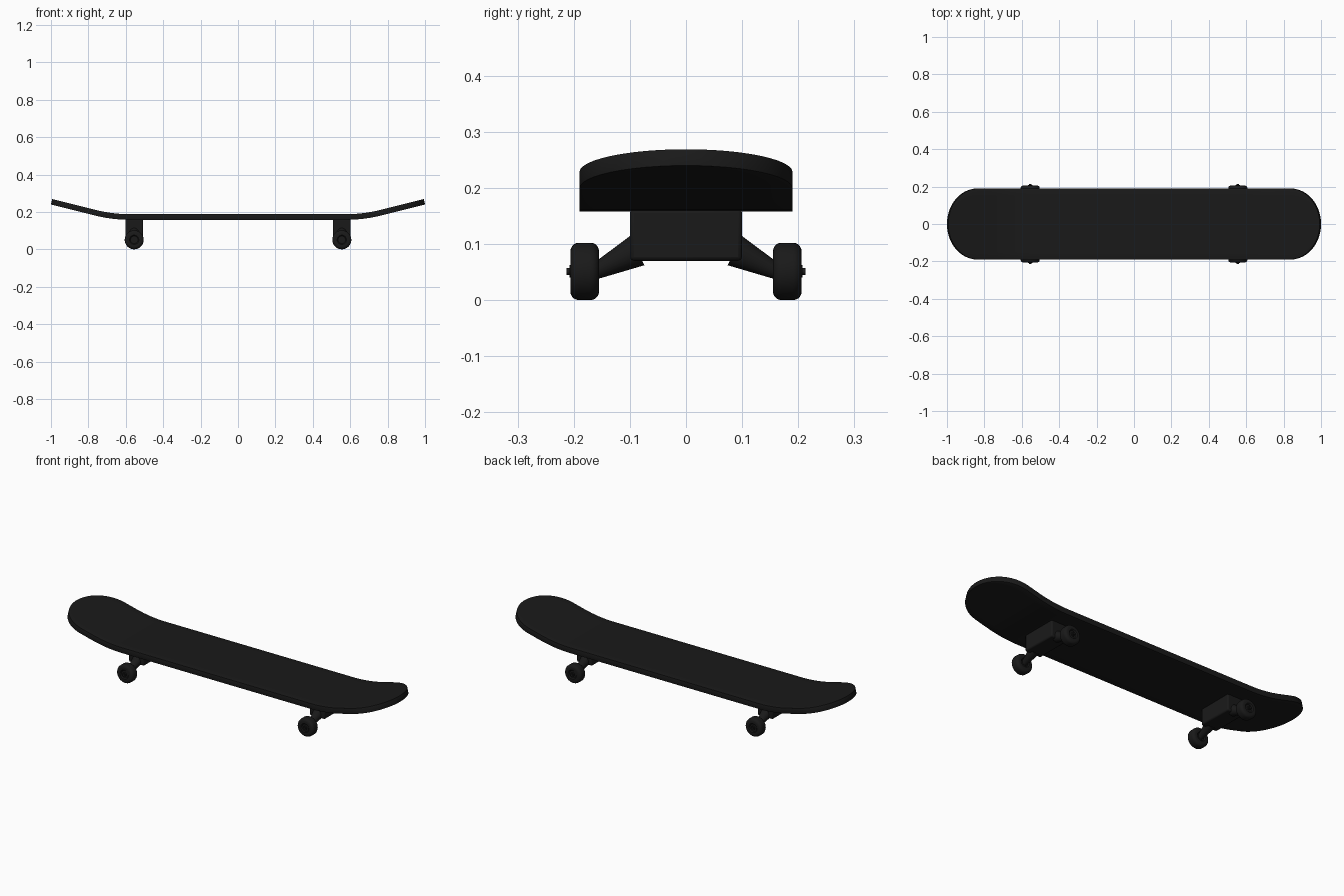
import bpy, bmesh, math
from mathutils import Vector

if "Cube" in bpy.data.objects:
    bpy.data.objects.remove(bpy.data.objects["Cube"])

black = bpy.data.materials.new("black")
black.diffuse_color = (0.01, 0.01, 0.01, 1)
black.use_nodes = True
black.node_tree.nodes["Principled BSDF"].inputs["Base Color"].default_value = black.diffuse_color


def finish(name, bm, bevel=0, angle=35):
    me = bpy.data.meshes.new(name)
    bm.to_mesh(me)
    bm.free()
    ob = bpy.data.objects.new(name, me)
    bpy.context.collection.objects.link(ob)
    me.materials.append(black)
    bpy.context.view_layer.objects.active = ob
    ob.select_set(True)
    bpy.ops.object.shade_smooth_by_angle(angle=math.radians(angle))
    ob.select_set(False)
    if bevel:
        m = ob.modifiers.new("bevel", "BEVEL")
        m.width, m.segments, m.limit_method = bevel, 2, "ANGLE"
        m.angle_limit = math.radians(50)
    return ob


def deck_height(x):
    # flat middle, smooth bend, then straight kick
    a, b, slope = 0.58, 0.76, 0.25
    d = abs(x)
    if d < a:
        return 0.188
    if d < b:
        return 0.188 + slope * (d - a) ** 2 / (2 * (b - a))
    return 0.188 + slope * (b - a) / 2 + slope * (d - b)


# Deck: strip of cross rows with elliptical ends, thickened downwards
L, W, S, COLS = 0.993, 0.19, 0.83, 10
half = [(0.0, W), (0.3, W)] + [(0.56 + 0.03 * i, W) for i in range(9)]
half += [(S + (L - S) * math.sin(t), W * math.cos(t))
         for t in (math.pi / 2 * i / 12 for i in range(13))]
rows = [(-x, w) for x, w in reversed(half[1:])] + half
bm = bmesh.new()
grid = [[bm.verts.new((x, w * (2 * j / COLS - 1), deck_height(x)))
         for j in range(COLS + 1)] for x, w in rows]
for r, s in zip(grid, grid[1:]):
    for j in range(COLS):
        bm.faces.new((r[j], s[j], s[j + 1], r[j + 1]))
bmesh.ops.remove_doubles(bm, verts=bm.verts, dist=1e-5)
deck = finish("deck", bm)
m = deck.modifiers.new("thickness", "SOLIDIFY")
m.thickness, m.offset = 0.03, -1
m = deck.modifiers.new("bevel", "BEVEL")
m.width, m.segments, m.limit_method = 0.004, 2, "ANGLE"
m.angle_limit = math.radians(50)


def lathe(name, profile, x, z, side, steps=32):
    # spin a (distance, radius) profile around the wheel axis
    bm = bmesh.new()
    vs = [bm.verts.new((x, side * y, z + r)) for y, r in profile]
    es = [bm.edges.new(p) for p in zip(vs, vs[1:])]
    bmesh.ops.spin(bm, geom=vs + es, cent=(x, 0, z), axis=(0, 1, 0),
                   angle=math.tau, steps=steps, use_merge=True)
    bmesh.ops.remove_doubles(bm, verts=bm.verts, dist=1e-5)
    bmesh.ops.recalc_face_normals(bm, faces=bm.faces)
    return finish(name, bm)


def cone(name, p, q, r1, r2):
    p, q = Vector(p), Vector(q)
    bm = bmesh.new()
    bmesh.ops.create_cone(bm, cap_ends=True, segments=24, radius1=r1,
                          radius2=r2, depth=(q - p).length)
    mat = (q - p).to_track_quat("Z", "Y").to_matrix().to_4x4()
    mat.translation = (p + q) / 2
    bm.transform(mat)
    return finish(name, bm)


R, C = 0.051, 0.015
wheel = [(0.160, 0), (0.160, 0.02), (0.155, 0.025)]
wheel += [(0.155 + C * (1 - math.cos(t)), R - C * (1 - math.sin(t)))
          for t in (math.pi / 10 * i for i in range(6))]
wheel += [(0.206 - C * (1 - math.sin(t)), R - C * (1 - math.cos(t)))
          for t in (math.pi / 10 * i for i in range(6))]
wheel += [(0.206, 0.025), (0.201, 0.02), (0.201, 0)]

for tx, end in ((-0.555, "left"), (0.555, "right")):
    # Truck block under the deck
    bm = bmesh.new()
    bmesh.ops.create_cube(bm, size=1)
    bmesh.ops.scale(bm, vec=(0.095, 0.2, 0.092), verts=bm.verts)
    bmesh.ops.translate(bm, vec=(tx, 0, 0.116), verts=bm.verts)
    finish(end + "_truck_block", bm, bevel=0.007)
    for s, side in ((-1, "front"), (1, "back")):
        n = f"{end}_{side}_"
        # Sloping arm, wheel, axle and nut
        cone(n + "arm", (tx, s * 0.087, 0.088), (tx, s * 0.167, 0.048), 0.029, 0.013)
        lathe(n + "wheel", wheel, tx, R, s)
        cone(n + "axle", (tx, s * 0.15, R), (tx, s * 0.213, R), 0.006, 0.006)
        cone(n + "nut", (tx, s * 0.2, R), (tx, s * 0.208, R), 0.011, 0.011)
